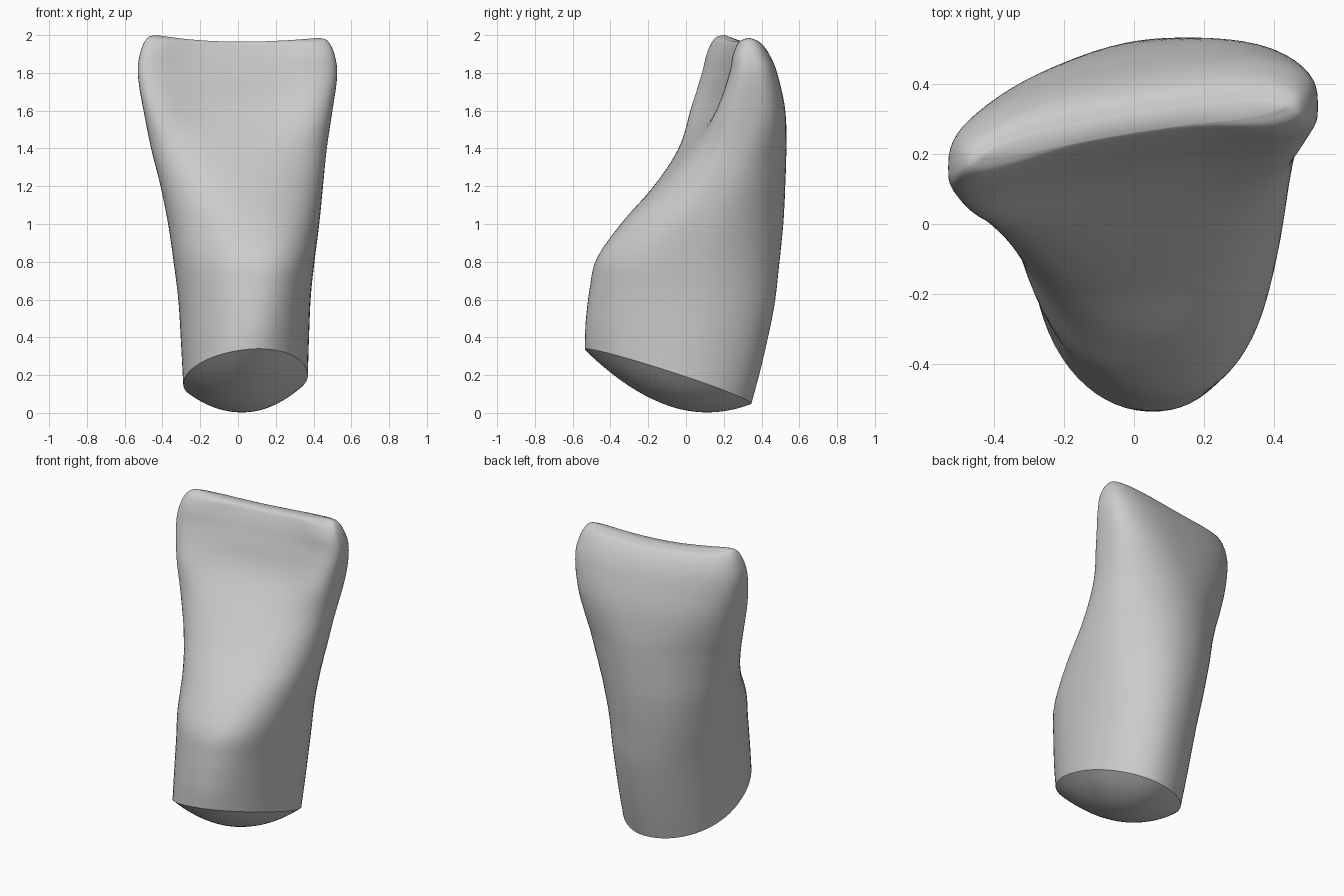
import bpy
import bmesh
import math

cube = bpy.data.objects.get("Cube")
if cube:
    bpy.data.objects.remove(cube, do_unlink=True)

SIDES = 72
STEPS = 6

# One plain material
grey = bpy.data.materials.new("plain grey")
grey.use_nodes = True
colour = (0.6, 0.6, 0.6, 1)
grey.diffuse_color = colour
grey.node_tree.nodes["Principled BSDF"].inputs["Base Color"].default_value = colour

# Sections: height, left x, right x, middle x, front y, back y, middle y,
# yaw slope, front power, hollow depth
SECTIONS = [
    (.155, -.29, .37, .07, -.54, .34, -.05, .08, 1, 0),
    (.35, -.3, .375, .08, -.535, .4, -.02, .04, 1, 0),
    (.6, -.315, .385, .08, -.51, .465, .02, 0, 1, 0),
    (.8, -.34, .405, .07, -.47, .495, .06, -.03, 1, 0),
    (1, -.37, .43, .06, -.345, .515, .11, 0, 1, 0),
    (1.2, -.41, .45, .03, -.17, .52, .16, .1, .9, 0),
    (1.4, -.46, .47, .01, -.03, .52, .21, .16, .75, .02),
    (1.6, -.5, .5, 0, .05, .5, .24, .18, .6, .08),
    (1.78, -.53, .525, 0, .13, .455, .25, .17, .55, .06),
    (1.88, -.515, .51, 0, .16, .415, .25, .16, .55, .06),
    (1.945, -.48, .475, 0, .2, .365, .255, .16, .6, .045),
    (1.965, -.43, .43, 0, .245, .31, .265, .16, .8, .015),
]
RIM, TOP = SECTIONS[0][0], SECTIONS[-1][0]


def catmull(a, b, c, d, t):
    return [q + t / 2 * (r - p + t * (2 * p - 5 * q + 4 * r - s + t * (3 * (q - r) + s - p)))
            for p, q, r, s in zip(a, b, c, d)]


def signed_power(v, p):
    return math.copysign(abs(v) ** p, v)


def outline(section):
    z, xl, xr, xm, yf, yb, ym, slope, power, hollow = section
    # Rim slant fades upwards, corner lift grows towards the edge,
    # and the front right side is fullest in the lower half
    tilt = .33 * (max(0, 1 - z) / (1 - RIM)) ** 1.5
    lift = .035 * max(0, z - 1.7) / (TOP - 1.7)
    full = 1 - .18 * math.exp(-((z - .85) / .4) ** 2)
    points = []
    for i in range(SIDES):
        a = math.tau * i / SIDES
        c, s = math.cos(a), math.sin(a)
        p = power if s < 0 else min(1, power + .2)
        if s < 0 and c > 0:
            p *= full
        cp, sp = signed_power(c, p), signed_power(s, p)
        x = xm + cp * (xr - xm if c > 0 else xm - xl)
        y = ym + slope * x + sp * (yb - ym if s > 0 else ym - yf)
        if s < 0:
            y += hollow * s ** 6
        rise = lift * (x / .43) ** 2 * (.6 if x > 0 else 1)
        points.append((x, y, z + tilt * (.3 * x - y) + rise))
    return points


def loft(name, rings, tip=None):
    bm = bmesh.new()
    loops = [[bm.verts.new(p) for p in ring] for ring in rings]
    for low, high in zip(loops, loops[1:]):
        for i in range(SIDES):
            j = (i + 1) % SIDES
            bm.faces.new((low[i], low[j], high[j], high[i]))
    last = loops[-1]
    if tip:
        centre = bm.verts.new(tip)
        for i in range(SIDES):
            bm.faces.new((last[i], last[(i + 1) % SIDES], centre))
    else:
        # Close the narrow edge with a strip of quads across it
        for i in range(SIDES // 2):
            corners = [last[i], last[i + 1], last[-i - 1], last[-i]]
            unique = list(dict.fromkeys(corners))
            if len(unique) > 2:
                bm.faces.new(unique)
    bmesh.ops.recalc_face_normals(bm, faces=bm.faces)
    if tip:
        # The open cap must face downwards
        bm.normal_update()
        if sum(f.normal.z for f in bm.faces) > 0:
            bmesh.ops.reverse_faces(bm, faces=bm.faces)
    mesh = bpy.data.meshes.new(name)
    bm.to_mesh(mesh)
    bm.free()
    mesh.materials.append(grey)
    obj = bpy.data.objects.new(name, mesh)
    bpy.context.collection.objects.link(obj)
    bpy.ops.object.select_all(action="DESELECT")
    obj.select_set(True)
    bpy.context.view_layer.objects.active = obj
    bpy.ops.object.shade_smooth_by_angle(angle=math.radians(60))


# Tooth body, lofted smoothly through the sections
padded = [SECTIONS[0]] + SECTIONS + [SECTIONS[-1]]
rings = []
for k in range(len(SECTIONS) - 1):
    for n in range(STEPS):
        rings.append(outline(catmull(*padded[k:k + 4], n / STEPS)))
rings.append(outline(SECTIONS[-1]))
loft("tooth_body", rings)

# Shallow domed base under the slanted rim
CX, CY, DEPTH = .04, -.08, .15
BASE = RIM + .33 * (.3 * CX - CY)
dome = []
for n in range(12):
    t = 1 - n / 12
    dome.append([(CX + t * (x - CX), CY + t * (y - CY),
                  BASE + t * (z - BASE) - DEPTH * (1 - t * t)) for x, y, z in rings[0]])
loft("base_dome", dome, (CX, CY, BASE - DEPTH))
